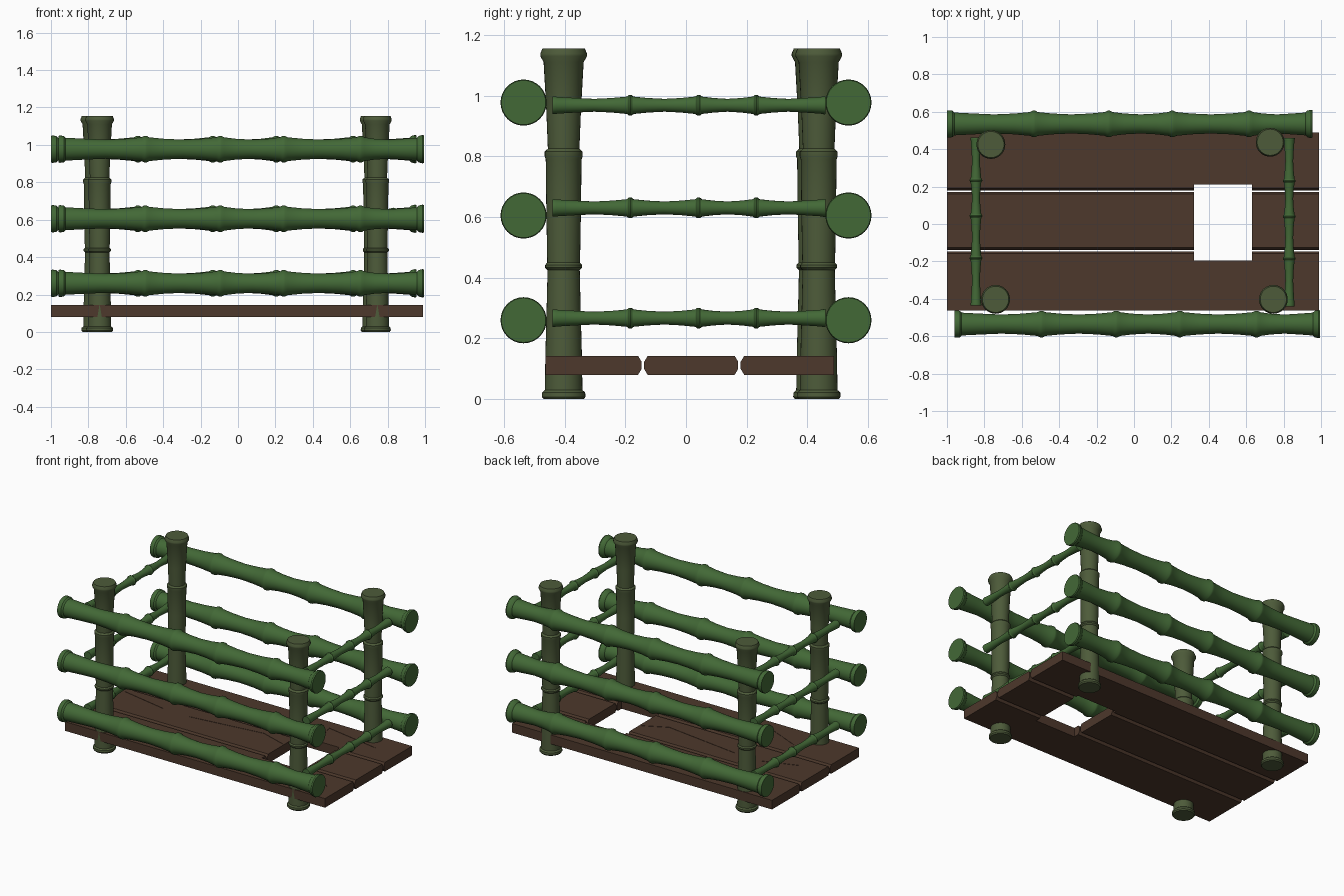
import bpy, bmesh, math
from mathutils import Matrix, Vector

if "Cube" in bpy.data.objects:
    bpy.data.objects.remove(bpy.data.objects["Cube"])


def material(name, rgb):
    m = bpy.data.materials.new(name)
    m.diffuse_color = (*rgb, 1)
    m.use_nodes = True
    m.node_tree.nodes["Principled BSDF"].inputs["Base Color"].default_value = m.diffuse_color
    return m


GREEN = material("green_bamboo", (0.055, 0.14, 0.037))
OLIVE = material("olive_bamboo", (0.075, 0.105, 0.042))
WOOD = material("dark_wood", (0.075, 0.04, 0.025))


def make_object(name, bm, mat=None):
    bmesh.ops.recalc_face_normals(bm, faces=bm.faces)
    mesh = bpy.data.meshes.new(name)
    bm.to_mesh(mesh)
    bm.free()
    ob = bpy.data.objects.new(name, mesh)
    bpy.context.collection.objects.link(ob)
    if mat:
        mesh.materials.append(mat)
    return ob


def select_only(ob):
    bpy.ops.object.select_all(action='DESELECT')
    ob.select_set(True)
    bpy.context.view_layer.objects.active = ob


def cane(name, profile, start, direction, mat, sides=32):
    """Revolve (distance, radius) points around an axis from start."""
    bm = bmesh.new()
    rings = []
    for d, r in profile:
        rings.append([bm.verts.new((r * math.cos(2 * math.pi * i / sides),
                                    r * math.sin(2 * math.pi * i / sides), d))
                      for i in range(sides)])
    for a, b in zip(rings, rings[1:]):
        for i in range(sides):
            j = (i + 1) % sides
            bm.faces.new((a[i], a[j], b[j], b[i]))
    bm.faces.new(rings[0][::-1])
    bm.faces.new(rings[-1])
    rot = Vector((0, 0, 1)).rotation_difference(Vector(direction)).to_matrix().to_4x4()
    bm.transform(Matrix.Translation(start) @ rot)
    ob = make_object(name, bm, mat)
    select_only(ob)
    bpy.ops.object.shade_smooth_by_angle(angle=math.radians(30))
    return ob


def bamboo_profile(length, nodes, r_end, r_node, r_mid, w):
    """Swelling segments with a raised ring at each node and flared ends."""
    r_base = r_mid + (r_node - r_mid) * 0.5
    pts = [(0, r_end * 0.97), (w * 0.6, r_end), (w * 2.2, r_end * 0.97), (w * 3, r_base)]
    stops = [w * 3] + nodes + [length - w * 3]
    for i in range(len(stops) - 1):
        a, b = stops[i], stops[i + 1]
        pts += [(a + (b - a) * f, r_mid + (r_base - r_mid) * k)
                for f, k in ((0.25, 0.45), (0.5, 0), (0.75, 0.45))]
        if i < len(nodes):
            pts += [(b - 1.6 * w, r_base * 1.04), (b - w * 0.5, r_node),
                    (b + w * 0.5, r_node), (b + 1.6 * w, r_base * 1.04)]
    pts += [(length - w * 3, r_base), (length - w * 2.2, r_end * 0.97),
            (length - w * 0.6, r_end * 1.04), (length, r_end)]
    return pts


# Long rails, front and back
rail = bamboo_profile(1.955, [0.465, 0.865, 1.205, 1.615], 0.073, 0.071, 0.051, 0.013)
for z, level in ((0.26, "low"), (0.605, "middle"), (0.977, "top")):
    cane(f"front_rail_{level}", rail, (-0.96, -0.535, z), (1, 0, 0), GREEN)
    cane(f"back_rail_{level}", rail, (-1.0, 0.535, z), (1, 0, 0), GREEN)

# Thin rails at both ends
thin = bamboo_profile(0.9, [0.255, 0.48, 0.67], 0.029, 0.034, 0.021, 0.006)
for z, level in ((0.267, "low"), (0.63, "middle"), (0.968, "top")):
    cane(f"left_rail_{level}", thin, (-0.845, -0.482 + 0.045, z), (0, 1, 0), GREEN, 24)
    cane(f"right_rail_{level}", thin, (0.83, -0.44, z), (0, 1, 0), GREEN, 24)

# Corner posts
post = [(0, 0.066), (0.008, 0.072), (0.022, 0.071), (0.03, 0.062), (0.15, 0.060),
        (0.30, 0.056), (0.425, 0.053), (0.433, 0.061), (0.442, 0.061), (0.45, 0.054),
        (0.62, 0.057), (0.79, 0.059), (0.80, 0.0625), (0.815, 0.0625), (0.825, 0.052),
        (0.95, 0.057), (1.11, 0.066), (1.13, 0.077), (1.138, 0.077), (1.155, 0.070)]
for name, x, y in (("back_left_post", -0.765, 0.425), ("back_right_post", 0.728, 0.437),
                   ("front_left_post", -0.74, -0.403), ("front_right_post", 0.745, -0.403)):
    cane(name, post, (x, y, 0), (0, 0, 1), OLIVE)


# Cutters: square hole and shallow carved wood grain patches
def prism(bm, outline, z0, z1):
    low = [bm.verts.new((x, y, z0)) for x, y in outline]
    high = [bm.verts.new((x, y, z1)) for x, y in outline]
    bm.faces.new(low[::-1])
    bm.faces.new(high)
    for i in range(len(low)):
        j = (i + 1) % len(low)
        bm.faces.new((low[i], low[j], high[j], high[i]))


grain = [
    [(-0.68, 0.31), (-0.41, 0.275), (0.09, 0.365), (-0.42, 0.355)],
    [(0.41, 0.41), (0.45, 0.268), (0.82, 0.335)],
    [(-0.95, 0.12), (-0.84, -0.035), (-0.6, 0.05)],
    [(-0.41, 0.045), (0.15, -0.032), (0.31, 0.05), (0.12, 0.112)],
    [(-0.7, -0.24), (-0.37, -0.385), (0.08, -0.25)],
    [(0.66, -0.355), (0.91, -0.32), (0.82, -0.24)]]
bm = bmesh.new()
prism(bm, [(0.32, -0.195), (0.63, -0.195), (0.63, 0.21), (0.32, 0.21)], 0, 0.3)
for outline in grain:
    prism(bm, outline, 0.141, 0.2)
cutter = make_object("floor_cutter", bm)
cutter.hide_render = True

# Floor planks with chamfered inner edges
Z0, Z1, C = 0.08, 0.143, 0.012
for name, y0, y1, c0, c1 in (("front_plank", -0.463, -0.146, 0, C),
                             ("middle_plank", -0.138, 0.172, C, C),
                             ("back_plank", 0.18, 0.488, C, 0)):
    section = [(y0 + c0, Z0), (y1 - c1, Z0)]
    if c1:
        section += [(y1, Z0 + 0.02), (y1, Z1 - 0.02)]
    section += [(y1 - c1, Z1), (y0 + c0, Z1)]
    if c0:
        section += [(y0, Z1 - 0.02), (y0, Z0 + 0.02)]
    bm = bmesh.new()
    face = bm.faces.new([bm.verts.new((-1.0, y, z)) for y, z in section])
    ext = bmesh.ops.extrude_face_region(bm, geom=[face])
    bmesh.ops.translate(bm, vec=(1.99, 0, 0),
                        verts=[v for v in ext['geom'] if isinstance(v, bmesh.types.BMVert)])
    plank = make_object(name, bm, WOOD)
    cut = plank.modifiers.new("cut", 'BOOLEAN')
    cut.operation = 'DIFFERENCE'
    cut.solver = 'EXACT'
    cut.object = cutter
    select_only(plank)
    bpy.ops.object.modifier_apply(modifier="cut")
bpy.data.objects.remove(cutter)
